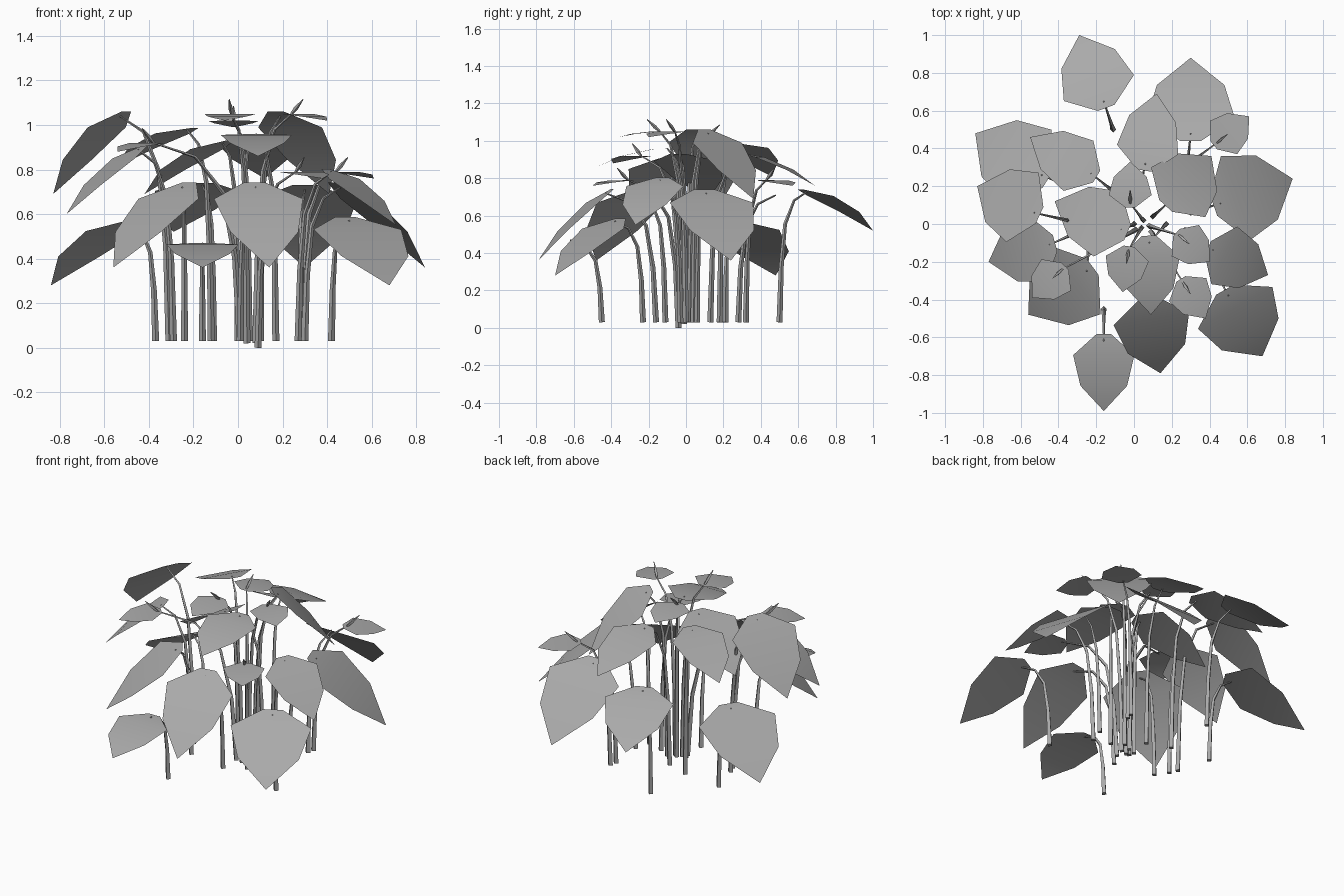
import bpy
import bmesh
from math import radians, cos, sin, tau
from mathutils import Vector

cube = bpy.data.objects.get("Cube")
if cube:
    bpy.data.objects.remove(cube, do_unlink=True)

# One grey for the whole plant
grey = bpy.data.materials.new("plant grey")
grey.use_nodes = True
grey.diffuse_color = (0.4, 0.4, 0.4, 1)
grey.node_tree.nodes["Principled BSDF"].inputs["Base Color"].default_value = (0.4, 0.4, 0.4, 1)


def finish(bm, name):
    """Turn a bmesh into a smooth shaded object."""
    mesh = bpy.data.meshes.new(name)
    bm.to_mesh(mesh)
    bm.free()
    mesh.materials.append(grey)
    obj = bpy.data.objects.new(name, mesh)
    bpy.context.collection.objects.link(obj)
    bpy.ops.object.select_all(action="DESELECT")
    obj.select_set(True)
    bpy.context.view_layer.objects.active = obj
    bpy.ops.object.shade_smooth_by_angle(angle=radians(40))
    return obj


def tube(name, points, radii, sides=4):
    """Tapered tube along a path."""
    bm = bmesh.new()
    rings = []
    for i, point in enumerate(points):
        along = points[min(i + 1, len(points) - 1)] - points[max(i - 1, 0)]
        turn = Vector((0, 0, 1)).rotation_difference(along)
        ring = []
        for k in range(sides):
            angle = tau * k / sides
            offset = Vector((cos(angle), sin(angle), 0)) * radii[i]
            ring.append(bm.verts.new(point + turn @ offset))
        rings.append(ring)
    for low, high in zip(rings, rings[1:]):
        for k in range(sides):
            n = (k + 1) % sides
            bm.faces.new((low[k], low[n], high[n], high[k]))
    bm.faces.new(rings[0][::-1])
    bm.faces.new(rings[-1])
    return finish(bm, name)


# Blade outline: distance along the blade and half width, both per length
OUTLINE = [(-0.1, 0.1), (0.2, 0.42), (0.64, 0.32)]


def blade(name, attach, tip, width):
    """Drooping seven-cornered leaf, level from side to side."""
    span = tip - attach
    flat = Vector((span.x, span.y, 0))
    across = Vector((-flat.y, flat.x, 0)).normalized() * span.length * width
    # Every blade bends by a similar amount; the rest of its fall is tilt
    bend = min(0.25 * span.length, -span.z)
    tilt = span.z + bend
    bm = bmesh.new()
    rows = []
    for u, half in OUTLINE:
        centre = attach + flat * u + Vector((0, 0, tilt * u - bend * u * u))
        rows.append([bm.verts.new(centre + across * (half * s)) for s in (1, -1)])
    end = bm.verts.new(tip)
    for (a, b), (c, d) in zip(rows, rows[1:]):
        bm.faces.new((a, b, d, c))
    bm.faces.new((rows[-1][0], rows[-1][1], end))
    return finish(bm, name)


def stem(name, root, attach):
    """Stem that rises steeply, then arches out to the blade."""
    points = []
    for out, up in ((0, 0), (0.06, 0.42), (0.2, 0.75), (0.52, 0.93), (1, 1)):
        point = root.lerp(attach, out)
        point.z = root.z + (attach.z - root.z) * up
        points.append(point)
    return tube(name, points, (0.016, 0.013, 0.01, 0.007, 0.004))


# Large leaves: attachment point, tip, root of the stem, relative width
LEAVES = [
    ((-.16, .65, .73), (-.29, 1, .52), (-.11, .5), 1.1),
    ((.3, .48, .71), (.3, .88, .36), (.28, .28), 1.05),
    ((.06, .32, .93), (.12, .69, .76), (.02, .13), .95),
    ((-.49, .26, .56), (-.84, .48, .28), (-.37, .21), 1.1),
    ((-.23, .27, .98), (-.55, .46, .81), (-.12, .18), .9),
    ((-.53, .06, 1.04), (-.83, .2, .69), (-.31, .01), 1),
    ((.19, .12, 1.04), (.41, .36, .69), (.1, .04), .97),
    ((.46, .11, .72), (.84, .24, .36), (.3, .06), 1.04),
    ((.42, -.14, .79), (.71, -.27, .55), (.27, -.03), 1),
    ((.5, -.38, .57), (.68, -.7, .28), (.42, -.23), 1.15),
    ((-.16, -.62, .47), (-.16, -.99, .36), (-.16, -.45), 1),
    ((.08, -.43, .72), (.14, -.79, .36), (.01, -.16), .94),
    ((-.25, -.25, .72), (-.56, -.48, .36), (-.24, -.11), 1.02),
    ((-.45, -.11, .89), (-.77, -.2, .6), (-.29, -.04), 1),
    ((-.07, -.03, .92), (-.42, .12, .69), (0, 0), 1),
    ((.08, -.1, .96), (.09, -.48, .86), (.17, 0), .97),
]
for i, (attach, tip, root, width) in enumerate(LEAVES, 1):
    blade(f"leaf_{i}", Vector(attach), Vector(tip), width)
    stem(f"leaf_stem_{i}", Vector((*root, 0.03)), Vector(attach))

# Flower bracts: attachment point, tip, root of the stem
BRACTS = [
    ((.44, .43, .79), (.61, .57, .76), (.29, .32, .03)),
    ((-.02, .11, 1.02), (-.02, .33, .99), (.05, .02, .03)),
    ((.24, -.06, 1.05), (.4, -.2, 1.02), (.08, -.01, .02)),
    ((.26, -.31, .79), (.38, -.5, .76), (.09, -.04, 0)),
    ((-.03, -.14, 1.05), (-.06, -.36, 1.02), (.04, -.02, .02)),
    ((-.38, -.24, .92), (-.54, -.39, .88), (.01, -.03, .03)),
]
for i, (attach, tip, root) in enumerate(BRACTS, 1):
    attach, tip = Vector(attach), Vector(tip)
    blade(f"flower_bract_{i}", attach, tip, 1.22)
    stem(f"flower_stem_{i}", Vector(root), attach)
    # Slim spike standing over the bract
    lean = (tip - attach).normalized() * 0.07
    lean.z = 0.065
    tube(f"flower_spike_{i}", [attach, attach + lean * 0.4, attach + lean],
         (0.006, 0.01, 0.002))
